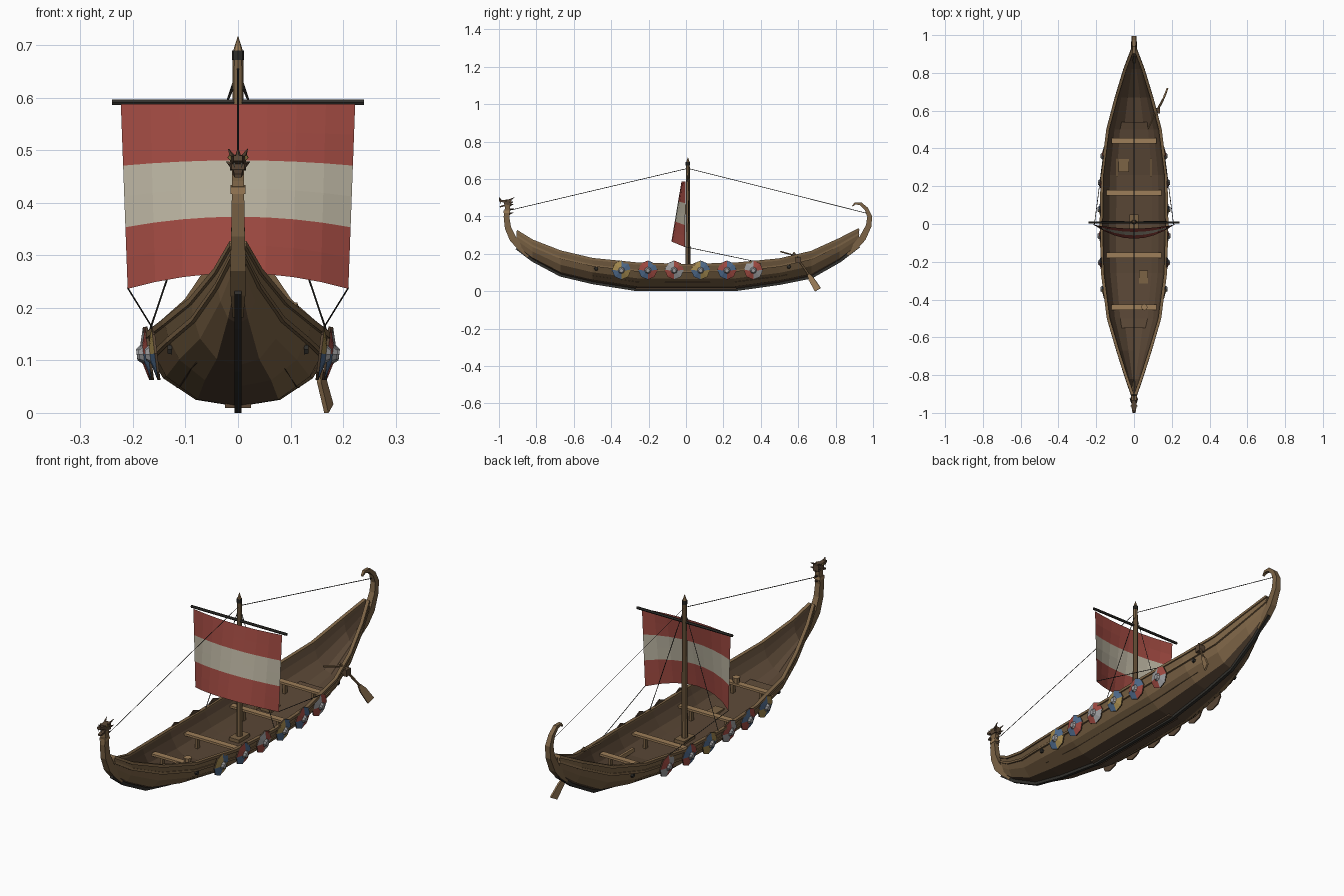
import bpy, bmesh, math
from mathutils import Vector, Matrix

if "Cube" in bpy.data.objects:
    bpy.data.objects.remove(bpy.data.objects["Cube"])


def mat(name, r, g, b):
    m = bpy.data.materials.new(name)
    m.diffuse_color = (r, g, b, 1)
    m.use_nodes = True
    m.node_tree.nodes["Principled BSDF"].inputs["Base Color"].default_value = m.diffuse_color
    return m


WOOD = mat("wood", 0.20, 0.125, 0.06)
DARK = mat("dark_wood", 0.10, 0.062, 0.036)
LIGHT = mat("light_wood", 0.34, 0.21, 0.10)
BLACK = mat("tarred", 0.03, 0.028, 0.024)
RED = mat("red", 0.36, 0.07, 0.055)
CREAM = mat("cream", 0.50, 0.46, 0.36)
BLUE = mat("blue", 0.08, 0.15, 0.27)
GOLD = mat("gold", 0.38, 0.26, 0.08)
GREY = mat("grey", 0.35, 0.35, 0.36)


def mesh_obj(name, verts, faces, mats, idx=None):
    me = bpy.data.meshes.new(name)
    me.from_pydata([tuple(v) for v in verts], [], faces)
    for m in mats:
        me.materials.append(m)
    if idx:
        for p, i in zip(me.polygons, idx):
            p.material_index = i
    bm = bmesh.new()
    bm.from_mesh(me)
    bmesh.ops.recalc_face_normals(bm, faces=bm.faces)
    bm.to_mesh(me)
    bm.free()
    ob = bpy.data.objects.new(name, me)
    bpy.context.collection.objects.link(ob)
    return ob


def loft(name, rings, mats, pick=lambda k: 0):
    n = len(rings[0])
    verts = [v for r in rings for v in r]
    faces, idx = [], []
    for i in range(len(rings) - 1):
        for k in range(n):
            j = (k + 1) % n
            faces.append((i*n + k, i*n + j, (i+1)*n + j, (i+1)*n + k))
            idx.append(pick(k))
    faces += [tuple(range(n)), tuple(range((len(rings)-1)*n, len(rings)*n))]
    return mesh_obj(name, verts, faces, mats, idx + [0, 0])


def rod(name, a, b, r1, r2, m, n=6):
    a, b = Vector(a), Vector(b)
    q = (b - a).to_track_quat('Z', 'Y')
    ring = lambda c, r: [c + q @ Vector((r*math.cos(2*math.pi*k/n), r*math.sin(2*math.pi*k/n), 0))
                         for k in range(n)]
    return loft(name, [ring(a, r1), ring(b, r2)], [m])


def sweep(name, path, m):
    """Rectangular bar along a path of (x, y, z, half width, half thickness)."""
    rings = []
    for i, (x, y, z, hw, ht) in enumerate(path):
        p, q = path[max(i-1, 0)], path[min(i+1, len(path)-1)]
        t = Vector((0, q[1]-p[1], q[2]-p[2])).normalized()
        nrm = Vector((0, -t.z, t.y)) * ht
        c, s = Vector((x, y, z)), Vector((hw, 0, 0))
        rings.append([c-s-nrm, c+s-nrm, c+s+nrm, c-s+nrm])
    return loft(name, rings, [m])


def box(name, loc, size, m, rot=0, taper=1):
    """Box tilted about x; its -y end can be tapered."""
    R = Matrix.Rotation(rot, 3, 'X')
    rings = []
    for sy, f in ((-1, taper), (1, 1)):
        rings.append([Vector(loc) + R @ Vector((sx*size[0]*f/2, sy*size[1]/2, sz*size[2]*f/2))
                      for sx, sz in ((-1, -1), (1, -1), (1, 1), (-1, 1))])
    return loft(name, rings, [m])


# Hull stations: y, half width, keel height, gunwale height
ST = [(-0.905, .012, .235, .322), (-0.82, .042, .170, .270), (-0.67, .090, .090, .212),
      (-0.5, .140, .050, .172), (-0.26, .171, .012, .148), (0, .178, .012, .140),
      (0.26, .173, .012, .147), (0.5, .143, .046, .170), (0.67, .098, .080, .210),
      (0.82, .052, .165, .278), (0.925, .012, .245, .332)]
SEC = [(0, 0), (.45, .10), (.80, .42), (.94, .75), (1, 1)]


def station(y):
    for a, b in zip(ST, ST[1:]):
        if y <= b[0]:
            t = (y - a[0]) / (b[0] - a[0])
            return [a[i] + t*(b[i]-a[i]) for i in (1, 2, 3)]


rings = []
for y, w, zk, zg in ST:
    half = [(w*f, zk + (zg-zk)*h, h) for f, h in SEC]
    prof = [(-x, z, h) for x, z, h in half[:0:-1]] + half
    inner = [(math.copysign(max(abs(x)-.011, .0005), x) if h else 0, z + .014*(1-h), h)
             for x, z, h in reversed(prof)]
    rings.append([(x, y, z) for x, z, h in prof + inner])
loft("hull", rings, [WOOD, DARK], lambda k: 1 if k > 8 or k in (3, 4) else 0)

# Rails and overlapping strakes on both sides
for s, side in ((-1, "left"), (1, "right")):
    sweep(side + "_gunwale", [(s*(w-.004), y, zg, .008, .006) for y, w, zk, zg in ST], WOOD)
    sweep(side + "_strake", [(s*w*.945, y, zk+(zg-zk)*.72, .004, .005)
                             for y, w, zk, zg in ST], WOOD)

# Keel
sweep("keel", [(0, y, zk-.002, .007, .010) for y, w, zk, zg in ST], BLACK)
box("keel_shoe", (0, 0, .014), (.05, .54, .010), DARK)

# Stem post and curled stern post
sweep("stem_post", [(0, -.84, .19, .010, .012), (0, -.885, .235, .014, .017),
                    (0, -.925, .28, .015, .019), (0, -.952, .34, .013, .017),
                    (0, -.960, .40, .012, .015), (0, -.955, .44, .011, .014),
                    (0, -.955, .475, .011, .014)], WOOD)
sweep("stern_post", [(0, .86, .20, .010, .012), (0, .905, .24, .014, .017),
                     (0, .945, .285, .015, .018), (0, .977, .35, .013, .015),
                     (0, .982, .40, .012, .013), (0, .965, .44, .010, .010),
                     (0, .935, .467, .009, .008), (0, .905, .470, .007, .006),
                     (0, .890, .455, .004, .003)], WOOD)
box("stem_band", (0, -.958, .425), (.028, .034, .014), LIGHT, .1)

# Carved beast head
box("head_skull", (0, -.952, .476), (.030, .040, .030), DARK, 0, .85)
box("head_upper_jaw", (0, -.982, .482), (.024, .036, .014), DARK, -.15, .7)
box("head_lower_jaw", (0, -.978, .456), (.020, .036, .010), DARK, .25, .7)
rod("head_nose", (0, -.992, .486), (0, -.998, .501), .007, .002, DARK, 5)
for s in (-1, 1):
    rod("head_horn", (s*.010, -.945, .486), (s*.018, -.918, .502), .006, .001, DARK, 5)
    rod("head_ear", (s*.012, -.940, .472), (s*.022, -.924, .478), .006, .001, DARK, 5)
    rod("head_eye", (s*.012, -.962, .484), (s*.018, -.964, .488), .005, .003, GOLD, 6)
    rod("head_fang", (s*.007, -.992, .476), (s*.007, -.993, .466), .002, .0005, CREAM, 4)
for i in range(3):
    rod("mane_spike", (0, -.945, .458-.022*i), (0, -.922, .465-.022*i), .006, .001, DARK, 4)

# Floor, following the hull
fl = []
for y in (-.55, -.5, -.26, 0, .26, .5, .54):
    w, zk, zg = station(y)
    z, hw = zk + .32*(zg-zk), w*.70 - .008
    fl.append([(-hw, y, z-.006), (hw, y, z-.006), (hw, y, z), (-hw, y, z)])
loft("floor", fl, [DARK])

# Rowing benches
for y, hw, z in ((-.44, .118, .125), (-.165, .146, .105), (.165, .146, .105), (.44, .118, .125)):
    box("bench", (0, y, z), (2*hw, .028, .010), LIGHT)
    for s in (-1, 1):
        box("bench_leg", (s*hw*.6, y, z-.028), (.012, .018, .05), WOOD)

# Cargo on the floor
box("hatch_front", (.05, -.28, .061), (.048, .07, .012), WOOD)
box("hatch_back", (-.055, .31, .066), (.055, .07, .012), WOOD)
for s in (-1, 1):
    box("stowed_beam", (s*.09, .30, .078), (.010, .10, .018), LIGHT)
rod("bucket", (.055, -.44, .130), (.055, -.44, .155), .014, .017, LIGHT, 8)

# Mast with collar and tip
box("mast_step", (0, .01, .058), (.05, .08, .02), WOOD)
rod("mast", (0, .01, .04), (0, .01, .675), .014, .010, WOOD, 8)
rod("mast_collar", (0, .01, .672), (0, .01, .690), .0115, .0115, BLACK, 8)
rod("mast_tip", (0, .01, .690), (0, .01, .716), .009, .0008, LIGHT, 8)
rod("yard", (-.24, .008, .591), (.24, .008, .591), .006, .006, BLACK, 6)

# Striped, billowing sail
NX, NZ = 8, 6
verts, faces, idx = [], [], []
for j in range(NZ + 1):
    v = j / NZ
    for i in range(NX + 1):
        u = 2*i/NX - 1
        b = 1 - u*u
        verts.append((u*(.223 - .013*v), -.002 - .004*v - b*(.022 + .05*v),
                      .588*(1-v) + (.236 + .03*b)*v))
for j in range(NZ):
    for i in range(NX):
        a = j*(NX+1) + i
        faces.append((a, a+1, a+NX+2, a+NX+1))
        idx.append(1 if j in (2, 3) else 0)
mesh_obj("sail", verts, faces, [RED, CREAM], idx)

# Rigging
rod("forestay", (0, .01, .657), (0, -.955, .43), .0017, .0017, BLACK, 4)
rod("backstay", (0, .01, .657), (0, .975, .415), .0017, .0017, BLACK, 4)
for s in (-1, 1):
    rod("shroud", (0, .012, .655), (s*.172, .015, .145), .0017, .0017, BLACK, 4)
    rod("sheet", (s*.21, -.006, .238), (s*.160, .38, .157), .0017, .0017, BLACK, 4)
    rod("yard_lift", (0, .01, .64), (s*.02, .008, .593), .0015, .0015, BLACK, 4)

# Quartered shields along both sides
PAIRS = [(BLUE, GOLD), (BLUE, RED), (RED, GREY)]
for s in (-1, 1):
    for i in range(6):
        y = -.345 + .141*i
        x = station(y)[0]*.985
        prof = [(.051, -.004), (.051, .001), (.018, .010), (.011, .019)]
        tilt = Matrix.Rotation(s*.12, 3, 'Y')
        rings = [[Vector((s*x, y, .113)) + tilt @ Vector((s*d, r*math.cos(math.pi*k/4),
                                                         r*math.sin(math.pi*k/4)))
                  for k in range(8)] for r, d in prof]
        ob = loft("shield", rings, [*PAIRS[i % 3], GREY, DARK], lambda k: (k//2) % 2)
        for k, p in enumerate(ob.data.polygons):
            if k < 8:
                p.material_index = 3
            elif k >= 16:
                p.material_index = 3 if k == 24 else 2
    # Oar ports
    for y in (-.48, .55):
        w, zk, zg = station(y)
        rod("oar_port", (s*w*.88, y, zk+(zg-zk)*.6), (s*(w*.9+.006), y, zk+(zg-zk)*.6),
            .011, .009, BLACK, 6)

# Steering oar and tiller on the right side
top, mid, tip = Vector((.108, .575, .207)), Vector((.152, .655, .09)), Vector((.173, .705, .008))
rod("oar_shaft", top, mid, .006, .006, WOOD, 6)
blade = []
for p, h in ((mid, .007), (mid.lerp(tip, .3), .015), (tip, .018)):
    e, t = Vector((.25, .8, .45)).normalized()*h, Vector((.004, -.001, 0))
    blade.append([p-e-t, p+e-t, p+e+t, p-e+t])
loft("oar_blade", blade, [LIGHT])
rod("tiller", (.075, .505, .212), (.118, .592, .188), .004, .004, WOOD, 5)
box("oar_mount", (.122, .60, .165), (.03, .03, .03), DARK)
